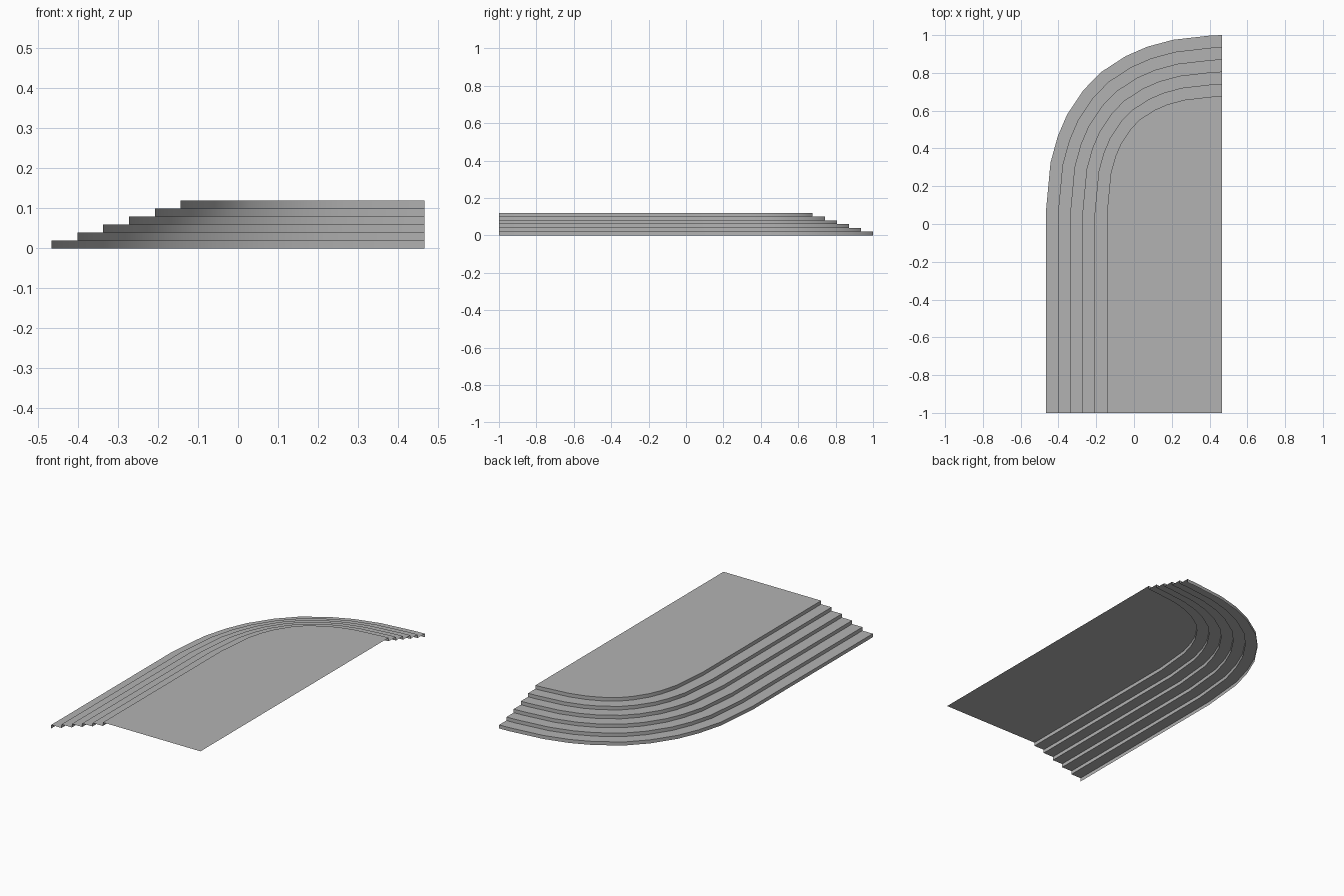
import bpy
from mathutils import Vector

if "Cube" in bpy.data.objects:
    bpy.data.objects.remove(bpy.data.objects["Cube"])

STEPS, TREAD, RISE = 6, 0.0645, 0.02
RIGHT, FRONT = 0.466, -1.0

# Outer edge of the lowest step, seen from above
OUTLINE = [Vector(p) for p in [
    (-0.466, FRONT), (-0.466, 0.07), (-0.442, 0.325), (-0.404, 0.463),
    (-0.354, 0.58), (-0.27, 0.706), (-0.176, 0.803), (-0.045, 0.888),
    (0.069, 0.938), (0.206, 0.975), (0.407, 0.998), (RIGHT, 1.0)]]

# Dark grey stone
stone = bpy.data.materials.new("stone")
stone.diffuse_color = (0.45, 0.45, 0.45, 1)
stone.use_nodes = True
stone.node_tree.nodes["Principled BSDF"].inputs["Base Color"].default_value = stone.diffuse_color


def inset(points, dist):
    """Mitred parallel copy of an open outline, moved towards its right side."""
    dirs = [(b - a).normalized() for a, b in zip(points, points[1:])]
    dirs[-1] = Vector((1, 0))  # keep the end flush with the right side
    normals = [Vector((d.y, -d.x)) for d in dirs]
    result = []
    for p, n0, n1 in zip(points, normals[:1] + normals, normals + normals[-1:]):
        result.append(p + (n0 + n1) * dist / (1 + n0.dot(n1)))
    return result


def at_height(points, z):
    return [(p.x, p.y, z) for p in points]


def make_object(name, verts, faces):
    mesh = bpy.data.meshes.new(name)
    mesh.from_pydata(verts, [], faces)
    mesh.materials.append(stone)
    obj = bpy.data.objects.new(name, mesh)
    bpy.context.collection.objects.link(obj)
    return obj


def strips(name, rows):
    """Quad strips joining consecutive rows of points."""
    n = len(rows[0])
    verts = [v for row in rows for v in row]
    faces = [(r * n + k, (r + 1) * n + k, (r + 1) * n + k + 1, r * n + k + 1)
             for r in range(len(rows) - 1) for k in range(n - 1)]
    obj = make_object(name, verts, faces)
    bpy.ops.object.select_all(action='DESELECT')
    obj.select_set(True)
    bpy.context.view_layer.objects.active = obj
    bpy.ops.object.shade_smooth_by_angle()


# Steps: open shells of riser and tread, the last one a riser only
for i in range(STEPS):
    edge = inset(OUTLINE, i * TREAD)
    rows = [at_height(edge, i * RISE), at_height(edge, (i + 1) * RISE)]
    if i < STEPS - 1:
        rows.append(at_height(inset(OUTLINE, (i + 1) * TREAD), (i + 1) * RISE))
        strips(f"step_{i + 1}", rows)
    else:
        strips("landing_riser", rows)

# Landing: flat top platform
top = at_height(inset(OUTLINE, (STEPS - 1) * TREAD) + [Vector((RIGHT, FRONT))], STEPS * RISE)
make_object("landing", top, [tuple(reversed(range(len(top))))])
